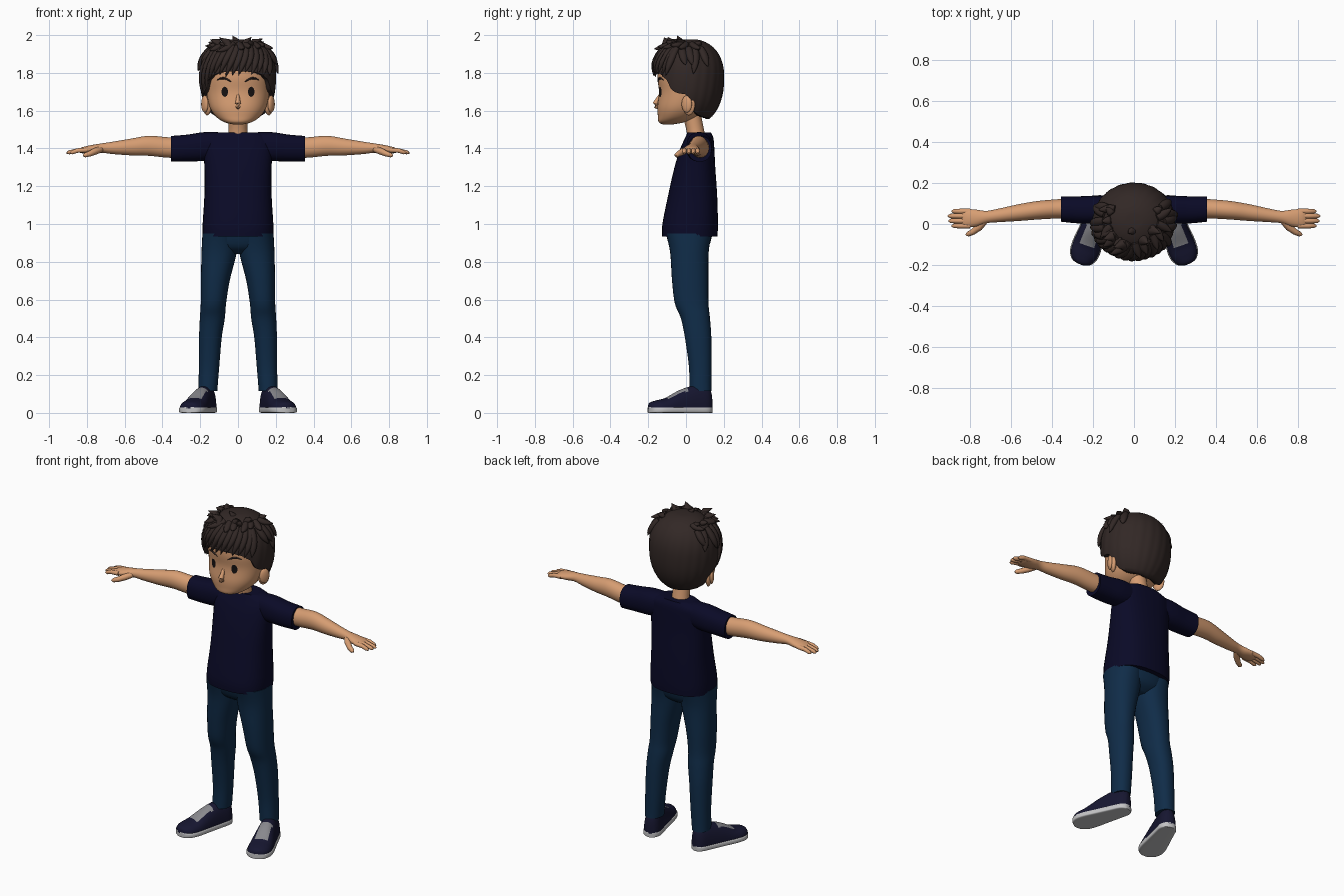
import bpy, bmesh, math, random
from mathutils import Vector, Matrix
from mathutils.bvhtree import BVHTree

if "Cube" in bpy.data.objects:
    bpy.data.objects.remove(bpy.data.objects["Cube"])
random.seed(4)


def material(name, r, g, b):
    m = bpy.data.materials.new(name)
    m.use_nodes = True
    m.diffuse_color = (r, g, b, 1)
    bsdf = m.node_tree.nodes["Principled BSDF"]
    bsdf.inputs["Base Color"].default_value = (r, g, b, 1)
    bsdf.inputs["Roughness"].default_value = 0.8
    return m


SKIN = material("skin", 0.68, 0.34, 0.17)
HAIR = material("dark brown hair", 0.032, 0.021, 0.019)
SHIRT = material("navy shirt", 0.003, 0.003, 0.020)
JEANS = material("blue denim", 0.005, 0.025, 0.065)
SHOE = material("navy shoe", 0.008, 0.008, 0.030)
SOLE = material("pale sole", 0.55, 0.55, 0.56)
LACES = material("grey laces", 0.25, 0.25, 0.27)
EYE = material("black eye", 0.008, 0.006, 0.006)


def spline(rows, steps=5):
    """Smooth rows of numbers with a Catmull-Rom curve."""
    out = []
    for i in range(len(rows) - 1):
        quad = [rows[max(i - 1, 0)], rows[i], rows[i + 1], rows[min(i + 2, len(rows) - 1)]]
        for k in range(steps):
            t = k / steps
            out.append([b + 0.5 * t * (c - a + t * (2*a - 5*b + 4*c - d + t * (3*(b - c) + d - a)))
                        for a, b, c, d in zip(*quad)])
    return out + [list(rows[-1])]


def skin_rings(bm, rings):
    """Bridge closed rings of points and cap both ends."""
    vs = [[bm.verts.new(p) for p in ring] for ring in rings]
    n = len(vs[0])
    for a, b in zip(vs, vs[1:]):
        for i in range(n):
            bm.faces.new((a[i], a[(i + 1) % n], b[(i + 1) % n], b[i]))
    bm.faces.new(vs[0])
    bm.faces.new(vs[-1])


def loft(bm, rows, axis="z", power=2.0, n=32, floor=None):
    """Rows are (position, centre a, centre b, radius a, radius b)."""
    rings = []
    for t, a, b, ra, rb in spline(rows):
        ring = []
        for i in range(n):
            c, s = math.cos(math.tau * i / n), math.sin(math.tau * i / n)
            u = a + ra * math.copysign(abs(c) ** (2 / power), c)
            v = b + rb * math.copysign(abs(s) ** (2 / power), s)
            if floor is not None:
                v = max(v, floor)
            ring.append({"z": (u, v, t), "x": (t, u, v), "y": (u, t, v)}[axis])
        rings.append(ring)
    skin_rings(bm, rings)


def tube(bm, points, radii, flat=1.0, n=10):
    """Tapered round tube through points."""
    rings = []
    for i, p in enumerate(points):
        d = points[min(i + 1, len(points) - 1)] - points[max(i - 1, 0)]
        q = d.to_track_quat("Z", "Y")
        rings.append([p + q @ Vector((radii[i] * math.cos(math.tau * k / n),
                                      flat * radii[i] * math.sin(math.tau * k / n), 0)) for k in range(n)])
    skin_rings(bm, rings)


def ball(bm, centre, size, tilt=0):
    m = Matrix.Translation(centre) @ Matrix.Rotation(tilt, 4, "Z") @ Matrix.Diagonal((*size, 1))
    bmesh.ops.create_uvsphere(bm, u_segments=20, v_segments=14, radius=1, matrix=m)


def finish(bm, name, mats, mirror=False, rule=None, angle=45):
    bmesh.ops.recalc_face_normals(bm, faces=bm.faces)
    if rule:
        for f in bm.faces:
            f.material_index = rule(f.calc_center_median())
    mesh = bpy.data.meshes.new(name)
    bm.to_mesh(mesh)
    ob = bpy.data.objects.new(name, mesh)
    bpy.context.collection.objects.link(ob)
    for m in mats:
        mesh.materials.append(m)
    if mirror:
        ob.modifiers.new("mirror", "MIRROR").use_mirror_merge = False
    bpy.ops.object.select_all(action="DESELECT")
    ob.select_set(True)
    bpy.context.view_layer.objects.active = ob
    bpy.ops.object.shade_smooth_by_angle(angle=math.radians(angle))
    return ob


# Shirt body and sleeves
bm = bmesh.new()
loft(bm, [(.935, 0, .02, .186, .146), (1.0, 0, .022, .187, .147), (1.15, 0, .035, .178, .13),
          (1.3, 0, .047, .178, .108), (1.4, 0, .06, .182, .09), (1.455, 0, .07, .17, .075),
          (1.485, 0, .07, .11, .062)], power=2.5)
finish(bm, "shirt", [SHIRT])
bm = bmesh.new()
loft(bm, [(.08, .07, 1.415, .06, .07), (.18, .07, 1.41, .068, .076), (.27, .069, 1.402, .066, .071),
          (.355, .073, 1.398, .062, .068)], "x", 2.3)
finish(bm, "sleeves", [SHIRT], True)

# Arms, hands and fingers
bm = bmesh.new()
loft(bm, [(.3, .075, 1.405, .05, .054), (.37, .074, 1.405, .047, .054), (.47, .067, 1.414, .045, .053),
          (.56, .056, 1.408, .041, .045), (.66, .042, 1.403, .033, .033), (.72, .034, 1.402, .03, .025),
          (.77, .029, 1.396, .041, .023), (.82, .028, 1.391, .045, .017), (.84, .028, 1.388, .04, .01)], "x")
for y, tip in ((-.009, .89), (.015, .905), (.039, .908), (.062, .89)):
    tube(bm, [Vector((.80, y, 1.392)), Vector((.85, y, 1.389)), Vector((tip - .012, y, 1.379)),
              Vector((tip, y, 1.375))], [.013, .0125, .011, .004])
tube(bm, [Vector(p) for p in ((.725, .02, 1.397), (.755, -.015, 1.385), (.785, -.038, 1.372),
                              (.81, -.05, 1.364), (.82, -.053, 1.362))], [.017, .018, .015, .012, .004])
finish(bm, "arms", [SKIN], True)

# Jeans
bm = bmesh.new()
loft(bm, [(.84, 0, .022, .06, .05), (.88, 0, .02, .15, .1), (.96, 0, .018, .178, .125)], power=2.4)
finish(bm, "jeans_hips", [JEANS])
bm = bmesh.new()
loft(bm, [(.95, .096, .015, .092, .122), (.85, .1, .018, .093, .102), (.7, .12, .022, .076, .096),
          (.58, .13, .03, .067, .089), (.5, .136, .05, .066, .077), (.4, .146, .064, .06, .07),
          (.25, .153, .075, .054, .06), (.15, .158, .076, .051, .058), (.115, .16, .076, .05, .058)], power=2.2)
finish(bm, "jeans_legs", [JEANS], True)

# Shoes, turned outward
widths = ((-.177, .012), (-.165, .045), (-.13, .067), (-.08, .071), (0, .063), (.08, .055), (.14, .048), (.168, .03), (.176, .01))
heights = (.02, .034, .045, .058, .1, .123, .12, .095, .05)
turn = Matrix.Translation((.204, -.03, 0)) @ Matrix.Rotation(math.radians(19), 4, "Z")
bm = bmesh.new()
loft(bm, [(s, 0, .022, w * .97, h) for (s, w), h in zip(widths, heights)], "y", 2.3, 48, .022)
uppers = finish(bm, "shoe_uppers", [SHOE, LACES], True,
                lambda c: int(-.085 < c.y < .03 and abs(c.x) < .036 and c.z > .04))
uppers.data.transform(turn)
bm = bmesh.new()
loft(bm, [(s, 0, .016, w * 1.04, .016) for s, w in widths], "y", 6)
finish(bm, "shoe_soles", [SOLE], True).data.transform(turn)

# Neck, head, nose and ears
bm = bmesh.new()
loft(bm, [(1.42, 0, .06, .062, .052), (1.49, 0, .05, .05, .047), (1.6, 0, .025, .05, .05)])
finish(bm, "neck", [SKIN])
bm = bmesh.new()
loft(bm, [(1.528, 0, -.095, .03, .03), (1.54, 0, -.075, .075, .07), (1.57, 0, -.045, .118, .104),
          (1.62, 0, -.02, .15, .131), (1.7, 0, .005, .167, .148), (1.78, 0, .008, .17, .16),
          (1.86, 0, .01, .155, .15), (1.93, 0, .01, .1, .1), (1.955, 0, .01, .03, .03)], power=2.2, n=48)
bm.normal_update()
face_tree = BVHTree.FromBMesh(bm)
finish(bm, "head", [SKIN], angle=60)
bm = bmesh.new()
tube(bm, [Vector(p) for p in ((0, -.135, 1.69), (0, -.15, 1.66), (0, -.163, 1.637), (0, -.16, 1.623), (0, -.14, 1.612))],
     [.006, .011, .015, .014, .006])
finish(bm, "nose", [SKIN])
bm = bmesh.new()
ball(bm, (.163, .015, 1.63), (.017, .036, .055), -.5)
ball(bm, (.176, .004, 1.635), (.014, .03, .045), -.5)
finish(bm, "ears", [SKIN], True)


def on_face(x, z, lift=.003):
    hit = face_tree.ray_cast(Vector((x, -1, z)), Vector((0, 1, 0)))[0]
    return (x, hit.y - lift, z)


# Eyes and brows laid on the face
bm = bmesh.new()
centre = bm.verts.new(on_face(.07, 1.7))
rim = [bm.verts.new(on_face(.07 + .017 * math.cos(a), 1.7 + .027 * math.sin(a)))
       for a in [math.tau * i / 20 for i in range(20)]]
for i in range(20):
    bm.faces.new((centre, rim[i], rim[(i + 1) % 20]))
finish(bm, "eyes", [EYE], True)
bm = bmesh.new()
tube(bm, [Vector(on_face(.035 + .075 * t, 1.752 + .02 * math.sin(2.6 * t), 0)) for t in [i / 8 for i in range(9)]],
     [.002 + .004 * math.sin(math.pi * i / 8) for i in range(9)], n=8)
finish(bm, "brows", [HAIR], True)


def dome(phi, z, lift=1.0):
    """Point on the hair surface at an angle around the head and a height."""
    rz = .2 if z > 1.78 else .26
    k = max(0, 1 - abs((z - 1.78) / rz) ** 2.3) ** (1 / 2.3) * lift
    return Vector((.2 * k * math.cos(phi), .014 + .186 * k * math.sin(phi), z))


# Hair cap: hairline height by angle away from the face
LINE = spline([(0, 1.81), (30, 1.80), (50, 1.765), (65, 1.70), (88, 1.68), (97, 1.62), (115, 1.575), (180, 1.555)], 8)


def hairline(phi):
    away = math.degrees(math.acos(max(-1, min(1, -math.sin(phi)))))
    return min(LINE, key=lambda row: abs(row[0] - away))[1]


bm = bmesh.new()
SEG = 120
rings = []
for j in range(23):
    t = min(j / 20, 1)
    ring = []
    for i in range(SEG):
        phi = math.tau * i / SEG
        top, low = 1.978, hairline(phi)
        z = low + (top - low) * math.cos(t * math.pi / 2) ** 1.3
        ridge = 1 + .014 * abs(math.sin(11 * phi + 4 * t)) * min(1, 2 * t)
        ring.append(dome(phi, z, ridge if j < 21 else 1 - .09 * (j - 20)))
    rings.append(ring)
skin_rings(bm, rings)
finish(bm, "hair_cap", [HAIR], angle=50)

# Hair locks: swept fringe, sides and upturned crown tips
bm = bmesh.new()


def lock(phi, z0, sweep, z1, r, kick=0):
    path, radii = [], []
    for i in range(8):
        t = i / 7
        path.append(dome(phi + sweep * t, z0 + (z1 - z0) * t, 1 + kick * t * t) + Vector((0, 0, kick * .1 * t * t)))
        radii.append(r * (1 - t ** 2) * (.6 + .8 * t) + .001)
    tube(bm, path, radii, .8)


for i in range(13):
    phi = math.radians(-152 + 10 * i)
    lock(phi, 1.94, -.3, hairline(phi - .3) - random.uniform(0, .03), .025)
for side in (0, math.pi):
    for i in range(5):
        phi = side + .25 * (i - 2)
        lock(phi, 1.93, random.uniform(-.2, .2), 1.76 + random.uniform(0, .09), .028, .07)
for i in range(16):
    phi = math.radians(-215 + 16 * i)
    lock(phi, 1.955, random.uniform(-.4, .4), 1.92 + random.uniform(-.03, .03), .025, .2)
for x, y, dx in ((-.1, -.06, -.05), (-.05, -.1, -.05), (0, -.03, -.03), (.04, -.08, .03), (.08, -.03, .05)):
    tube(bm, [Vector((x, y, 1.93)), Vector((x + dx * .2, y, 1.965)), Vector((x + dx, y - .015, 1.997 - abs(x) * .2))],
         [.035, .025, .001], .8)
finish(bm, "hair_locks", [HAIR], angle=50)
